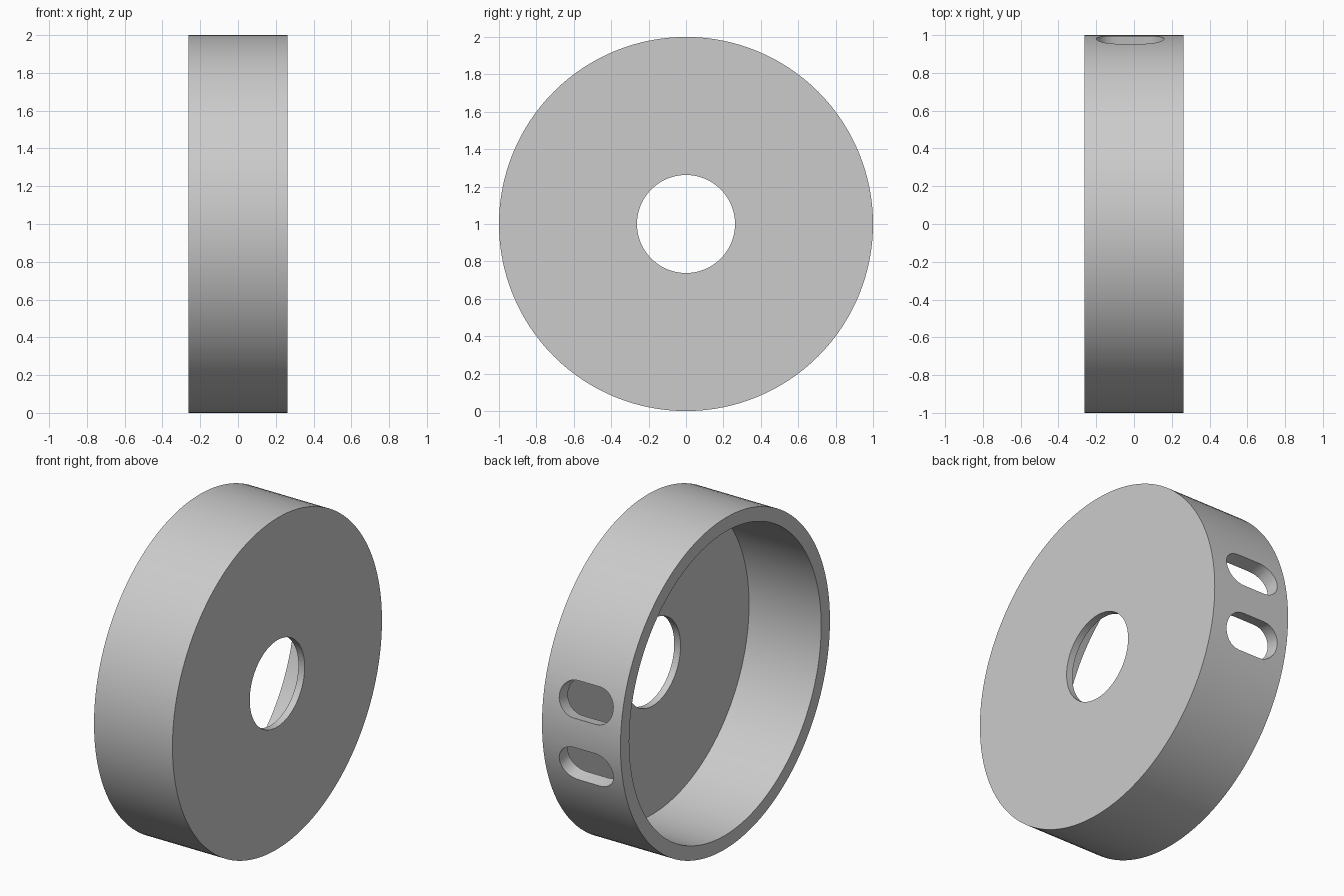
import bpy
import bmesh
from math import sin, cos, pi, radians
from mathutils import Matrix, Vector

cube = bpy.data.objects.get("Cube")
if cube:
    bpy.data.objects.remove(cube)

HALF_WIDTH = 0.262
OUTER_R, INNER_R, HOLE_R = 1.0, 0.916, 0.262
PLATE = 0.042
CENTRE = Vector((0, 0, 1))

grey = bpy.data.materials.new("light grey")
grey.use_nodes = True
colour = (0.6, 0.6, 0.6, 1)
grey.diffuse_color = colour
grey.node_tree.nodes["Principled BSDF"].inputs["Base Color"].default_value = colour


def add_object(name, bm):
    bmesh.ops.recalc_face_normals(bm, faces=bm.faces)
    mesh = bpy.data.meshes.new(name)
    bm.to_mesh(mesh)
    bm.free()
    mesh.materials.append(grey)
    obj = bpy.data.objects.new(name, mesh)
    bpy.context.collection.objects.link(obj)
    return obj


# Cup: an L-shaped section turned about the x axis, open towards -x
bm = bmesh.new()
section = [(-HALF_WIDTH, INNER_R), (-HALF_WIDTH, OUTER_R),
           (HALF_WIDTH, OUTER_R), (HALF_WIDTH, HOLE_R),
           (HALF_WIDTH - PLATE, HOLE_R), (HALF_WIDTH - PLATE, INNER_R)]
verts = [bm.verts.new((x, 0, 1 + r)) for x, r in section]
edges = [bm.edges.new((v, verts[i - 1])) for i, v in enumerate(verts)]
bmesh.ops.spin(bm, geom=verts + edges, cent=CENTRE, axis=(1, 0, 0),
               angle=2 * pi, steps=128, use_merge=True)
bmesh.ops.remove_doubles(bm, verts=bm.verts, dist=0.0001)
cup = add_object("round_cup", bm)


# Rounded slot cutter pointing radially out through the back of the rim
def slot_cutter(name, angle, length=0.36, width=0.215, steps=16):
    bm = bmesh.new()
    r = width / 2
    outline = []
    for side in (1, -1):
        for i in range(steps + 1):
            a = -pi / 2 + pi * i / steps
            outline.append(bm.verts.new((side * (length / 2 - r + r * cos(a)) - 0.02,
                                         0.8, side * r * sin(a))))
    face = bm.faces.new(outline)
    new = bmesh.ops.extrude_face_region(bm, geom=[face])["geom"]
    bmesh.ops.translate(bm, vec=(0, 0.3, 0),
                        verts=[g for g in new if isinstance(g, bmesh.types.BMVert)])
    bm.transform(Matrix.Translation(CENTRE) @ Matrix.Rotation(angle, 4, 'X'))
    obj = add_object(name, bm)
    obj.hide_render = True
    obj.hide_set(True)
    return obj


for name, degrees in (("upper_slot_cutter", 11.25), ("lower_slot_cutter", -11.25)):
    cut = cup.modifiers.new(name, 'BOOLEAN')
    cut.operation = 'DIFFERENCE'
    cut.solver = 'EXACT'
    cut.object = slot_cutter(name, radians(degrees))

# Apply the cuts and shade the curved walls smooth
bpy.ops.object.select_all(action='DESELECT')
bpy.context.view_layer.objects.active = cup
cup.select_set(True)
for mod in list(cup.modifiers):
    cutter = mod.object
    bpy.ops.object.modifier_apply(modifier=mod.name)
    bpy.data.objects.remove(cutter)
bpy.ops.object.shade_smooth_by_angle(angle=radians(30))
